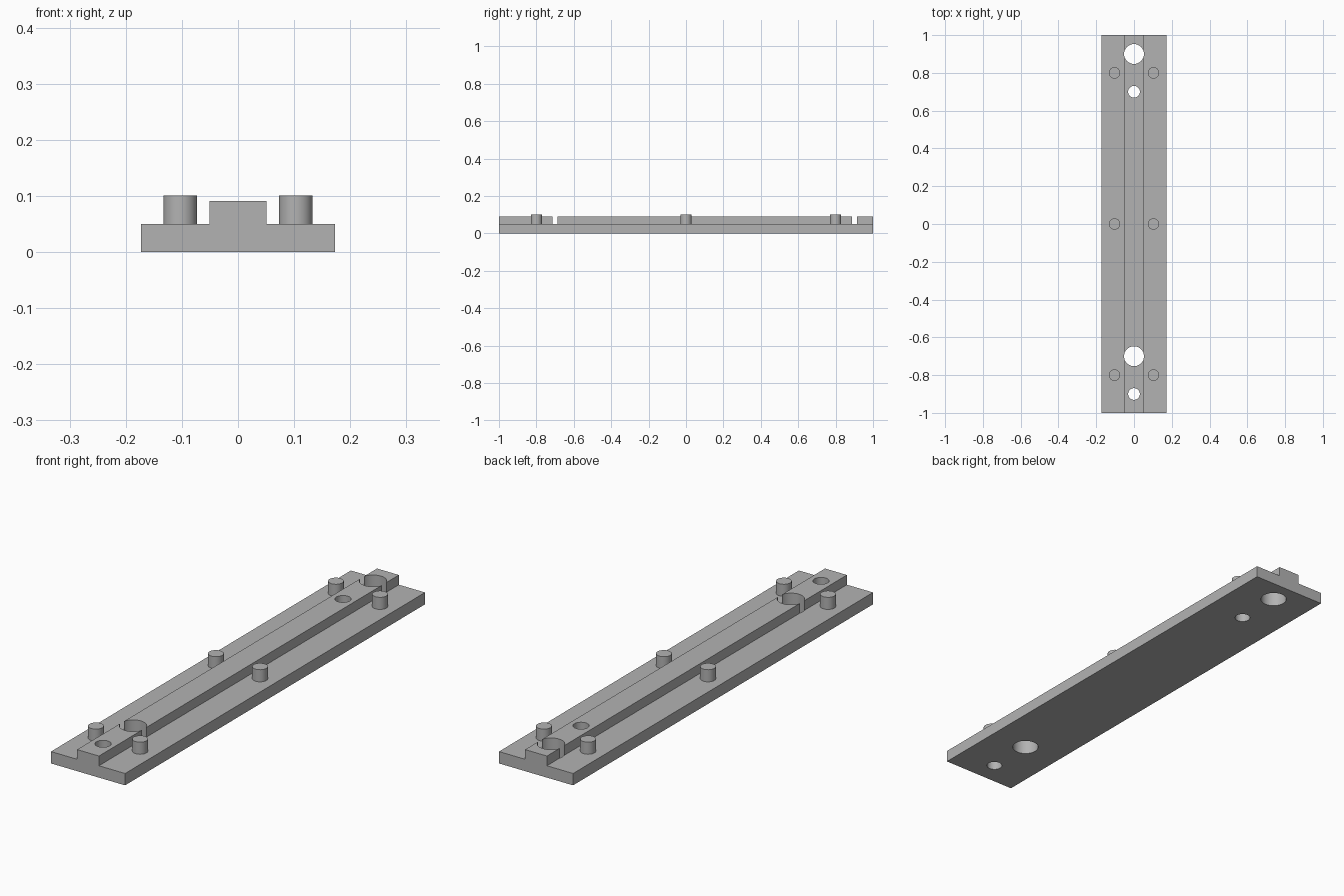
import bpy
import bmesh
import math

cube = bpy.data.objects.get("Cube")
if cube:
    bpy.data.objects.remove(cube, do_unlink=True)

LENGTH = 2.0
HALF_WIDTH = 0.173
RAIL_HALF = 0.051
PLATE_TOP = 0.05
RAIL_TOP = 0.091
PEG_TOP = 0.101

grey = bpy.data.materials.new("plain grey")
grey.use_nodes = True
colour = (0.45, 0.45, 0.45, 1)
grey.diffuse_color = colour
grey.node_tree.nodes["Principled BSDF"].inputs["Base Color"].default_value = colour


def make_object(name, bm):
    bmesh.ops.recalc_face_normals(bm, faces=bm.faces)
    mesh = bpy.data.meshes.new(name)
    bm.to_mesh(mesh)
    bm.free()
    mesh.materials.append(grey)
    obj = bpy.data.objects.new(name, mesh)
    bpy.context.collection.objects.link(obj)
    return obj


def cylinder(name, x, y, bottom, top, radius):
    bm = bmesh.new()
    bmesh.ops.create_cone(bm, cap_ends=True, segments=48, radius1=radius,
                          radius2=radius, depth=top - bottom)
    bmesh.ops.translate(bm, verts=bm.verts, vec=(x, y, (bottom + top) / 2))
    return make_object(name, bm)


def smooth(obj):
    bpy.ops.object.select_all(action="DESELECT")
    obj.select_set(True)
    bpy.context.view_layer.objects.active = obj
    bpy.ops.object.shade_smooth_by_angle(angle=math.radians(30))


# Base plate with raised centre rail, extruded from one stepped profile
half = [(HALF_WIDTH, 0), (HALF_WIDTH, PLATE_TOP),
        (RAIL_HALF, PLATE_TOP), (RAIL_HALF, RAIL_TOP)]
profile = half + [(-x, z) for x, z in reversed(half)]
bm = bmesh.new()
face = bm.faces.new([bm.verts.new((x, -LENGTH / 2, z)) for x, z in profile])
end = bmesh.ops.extrude_face_region(bm, geom=[face])["geom"]
bmesh.ops.translate(bm, vec=(0, LENGTH, 0),
                    verts=[v for v in end if isinstance(v, bmesh.types.BMVert)])
if not face.is_valid or len(bm.faces) < len(profile) + 2:
    bmesh.ops.holes_fill(bm, edges=bm.edges, sides=0)
plate = make_object("railed_base_plate", bm)

# Keyhole pairs: a large hole that breaks the rail sides, and a small hole
for y, radius in ((0.9, 0.0527), (0.7, 0.031), (-0.7, 0.0527), (-0.9, 0.031)):
    cutter = cylinder("hole_cutter", 0, y, -0.1, 0.2, radius)
    cutter.hide_render = True
    cut = plate.modifiers.new("hole", "BOOLEAN")
    cut.operation = "DIFFERENCE"
    cut.solver = "EXACT"
    cut.object = cutter
    bpy.context.view_layer.objects.active = plate
    bpy.ops.object.modifier_apply(modifier=cut.name)
    bpy.data.objects.remove(cutter, do_unlink=True)
smooth(plate)

# Three pairs of round pegs beside the rail
for place, y in (("front", -0.8), ("middle", 0), ("back", 0.8)):
    for side, x in (("left", 0.103), ("right", -0.103)):
        smooth(cylinder(f"{place}_{side}_peg", x, y, PLATE_TOP - 0.01, PEG_TOP, 0.03))
